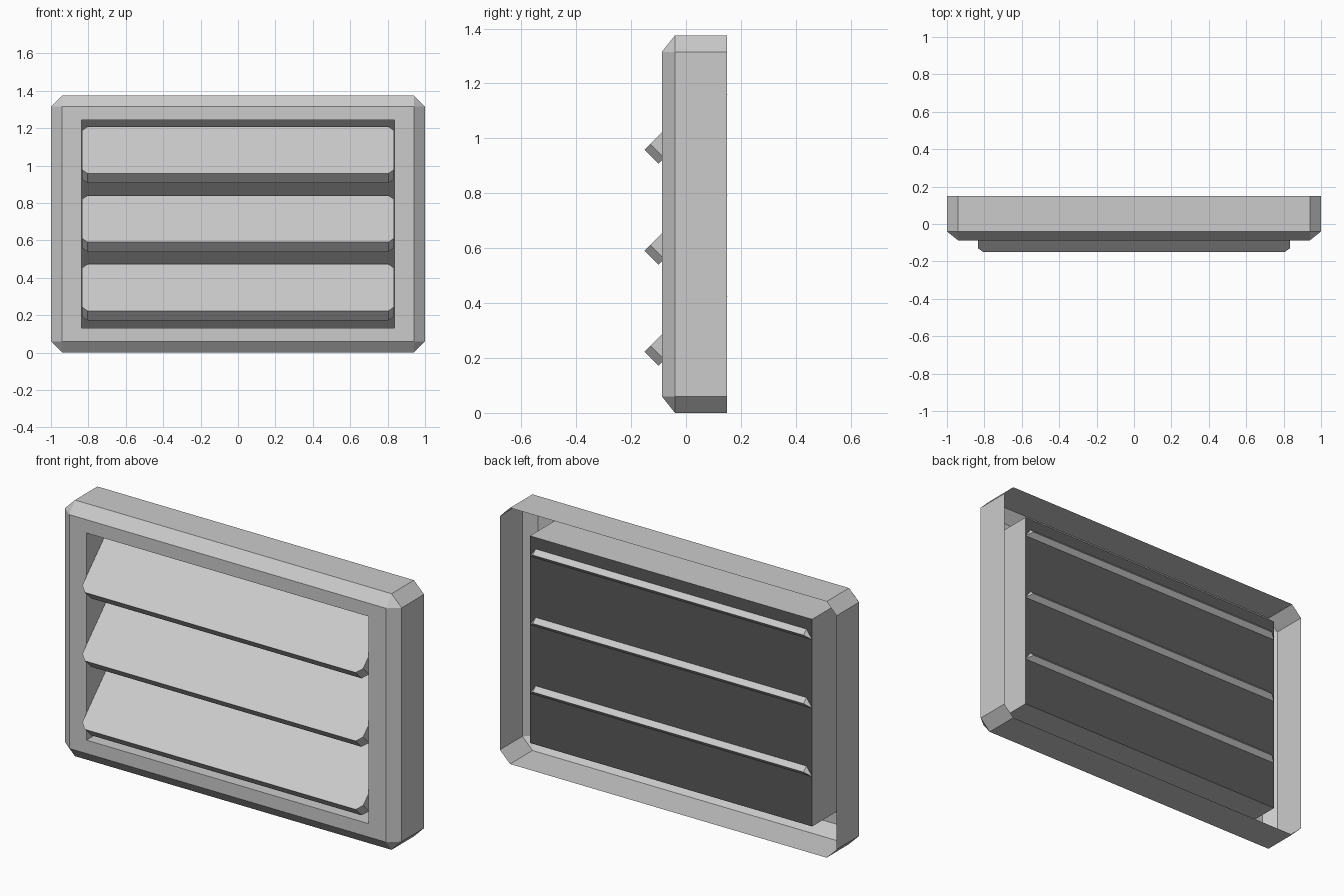
import bpy, bmesh, math
from mathutils import Matrix

if "Cube" in bpy.data.objects:
    bpy.data.objects.remove(bpy.data.objects["Cube"])

H = 1.375          # overall height
ZC = H / 2         # mid height
HOLE = (0.838, 0.556)   # half size of the opening
BACK = 0.127       # depth of the dark backing


def ring(hx, hz, cut):
    """Rectangle outline with cut corners, as (x, z) pairs, counter-clockwise from the front."""
    pts = []
    for sx, sz in ((1, 1), (-1, 1), (-1, -1), (1, -1)):
        pair = [(sx * hx, sz * (hz - cut)), (sx * (hx - cut), sz * hz)]
        pts += pair if sx * sz > 0 else pair[::-1]
    return pts


def finish(bm, name, material=None):
    mesh = bpy.data.meshes.new(name)
    bm.to_mesh(mesh)
    bm.free()
    obj = bpy.data.objects.new(name, mesh)
    bpy.context.collection.objects.link(obj)
    if material:
        mesh.materials.append(material)
    return obj


# Frame: open-backed shell with chamfered front and a tunnel through the opening
bm = bmesh.new()
sections = [
    (0.15, ring(1.0, ZC, 0.06)),
    (-0.04, ring(1.0, ZC, 0.06)),
    (-0.088, ring(0.94, ZC - 0.06, 0)),
    (-0.088, ring(*HOLE, 0)),
    (BACK, ring(*HOLE, 0)),
]
loops = [[bm.verts.new((x, y, z + ZC)) for x, z in pts] for y, pts in sections]
for a, b in zip(loops, loops[1:]):
    for i in range(8):
        j = (i + 1) % 8
        bm.faces.new((a[i], a[j], b[j], b[i]))
bmesh.ops.remove_doubles(bm, verts=bm.verts[:], dist=1e-5)
finish(bm, "vent_frame")

# Dark backing panel closing the tunnel
dark = bpy.data.materials.new("dark_backing")
dark.diffuse_color = (0.1, 0.1, 0.1, 1)
dark.use_nodes = True
dark.node_tree.nodes["Principled BSDF"].inputs["Base Color"].default_value = dark.diffuse_color
bm = bmesh.new()
hx, hz = HOLE
bm.faces.new([bm.verts.new((sx * hx, BACK, ZC + sz * hz))
              for sx, sz in ((-1, -1), (1, -1), (1, 1), (-1, 1))])
finish(bm, "backing_panel", dark)

# Slats: cut-corner boards tilted 45 degrees, front edge low
LENGTH, THICK = 0.355, 0.072
for k in range(3):
    bm = bmesh.new()
    face = bm.faces.new([bm.verts.new((x, y, -THICK / 2))
                         for x, y in ring(0.834, LENGTH / 2, 0.03)])
    top = bmesh.ops.extrude_face_region(bm, geom=[face])
    bmesh.ops.translate(bm, vec=(0, 0, THICK),
                        verts=[v for v in top["geom"] if isinstance(v, bmesh.types.BMVert)])
    bmesh.ops.recalc_face_normals(bm, faces=bm.faces[:])
    bm.transform(Matrix.Translation((0, 0, ZC + 0.003 + (k - 1) * 0.3675))
                 @ Matrix.Rotation(math.radians(45), 4, 'X'))
    finish(bm, f"slat_{k + 1}")
